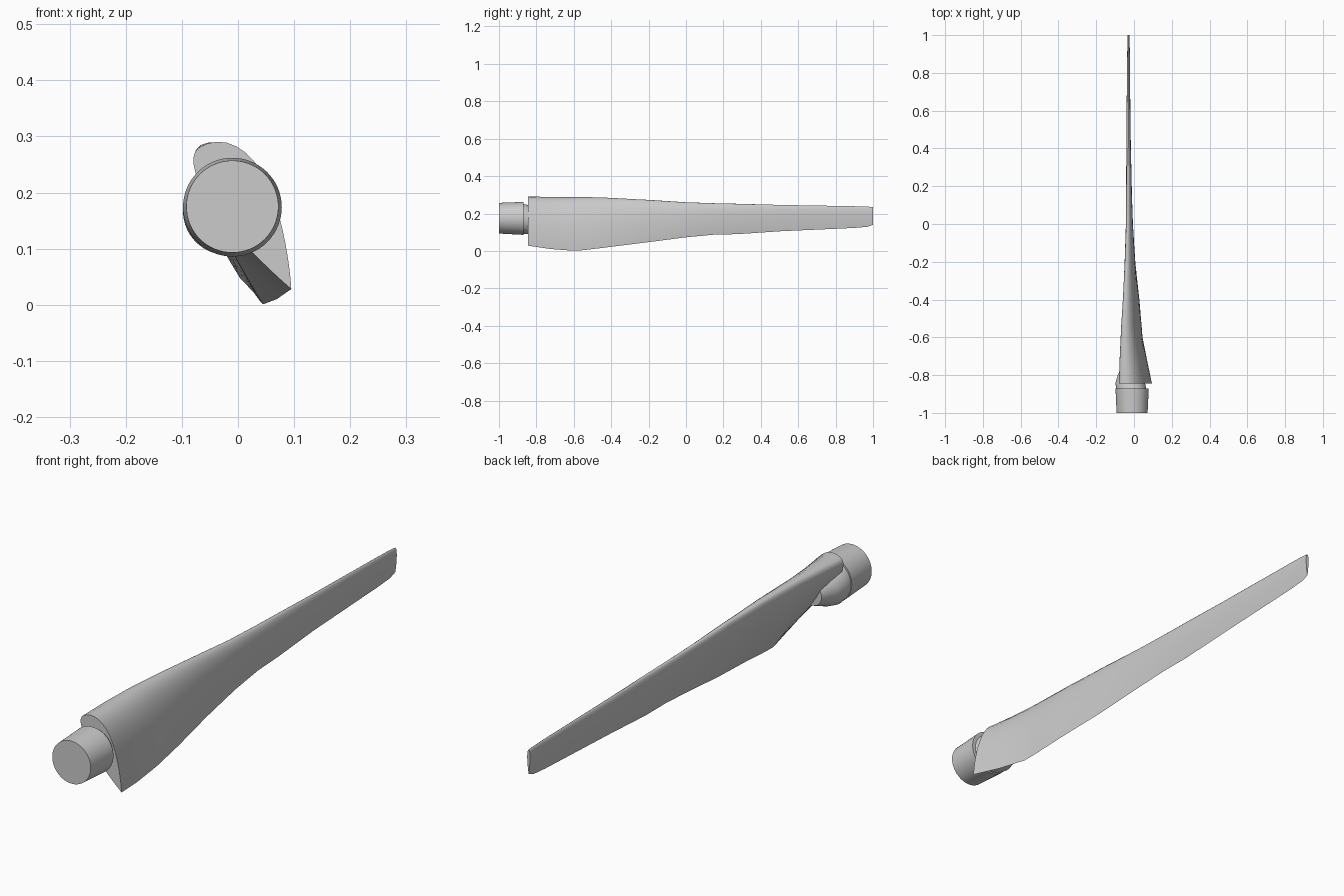
import bpy, bmesh, math
from mathutils import Vector

cube = bpy.data.objects.get("Cube")
if cube:
    bpy.data.objects.remove(cube, do_unlink=True)

grey = bpy.data.materials.new("light_grey")
grey.use_nodes = True
colour = (0.6, 0.6, 0.6, 1)
grey.diffuse_color = colour
grey.node_tree.nodes["Principled BSDF"].inputs["Base Color"].default_value = colour


def loft(name, rings, angle=40):
    """Skin a list of closed rings and cap both ends."""
    bm = bmesh.new()
    rows = [[bm.verts.new(p) for p in ring] for ring in rings]
    n = len(rows[0])
    for a, b in zip(rows, rows[1:]):
        for i in range(n):
            j = (i + 1) % n
            bm.faces.new((a[i], a[j], b[j], b[i]))
    bm.faces.new(rows[0])
    bm.faces.new(rows[-1])
    bmesh.ops.recalc_face_normals(bm, faces=bm.faces)
    mesh = bpy.data.meshes.new(name)
    bm.to_mesh(mesh)
    bm.free()
    mesh.materials.append(grey)
    obj = bpy.data.objects.new(name, mesh)
    bpy.context.collection.objects.link(obj)
    bpy.ops.object.select_all(action="DESELECT")
    obj.select_set(True)
    bpy.context.view_layer.objects.active = obj
    bpy.ops.object.shade_smooth_by_angle(angle=math.radians(angle))
    return obj


def circle(y, x, z, r, n=64):
    return [(x + r * math.cos(math.tau * i / n), y, z + r * math.sin(math.tau * i / n))
            for i in range(n)]


def thickness(t):
    """Round-nosed, sharp-tailed section, peak of one."""
    return 10 * (0.2969 * math.sqrt(t) - 0.126 * t - 0.3516 * t**2
                 + 0.2843 * t**3 - 0.1036 * t**4)


def section(y, lx, lz, tx, tz, outer, inner, n=18):
    lead, chord = Vector((lx, y, lz)), Vector((tx - lx, 0, tz - lz))
    normal = Vector((-chord.z, 0, chord.x)).normalized()
    ts = [(1 - math.cos(math.pi * i / n)) / 2 for i in range(n + 1)]
    front = [lead + chord * t + normal * outer * thickness(t) for t in ts]
    back = [lead + chord * t - normal * inner * thickness(t) for t in ts[1:-1]]
    return front + back[::-1]


# Twisted blade: y, leading x z, trailing x z, outer and inner bulge
stations = [
    (-0.845, -0.070, 0.280, 0.095, 0.028, 0.070, 0.036),
    (-0.72, -0.066, 0.285, 0.069, 0.010, 0.058, 0.032),
    (-0.60, -0.060, 0.287, 0.045, 0.001, 0.049, 0.028),
    (-0.55, -0.058, 0.287, 0.041, 0.004, 0.046, 0.027),
    (-0.40, -0.050, 0.283, 0.028, 0.022, 0.038, 0.022),
    (-0.20, -0.040, 0.273, 0.004, 0.047, 0.027, 0.018),
    (0.00, -0.034, 0.260, -0.012, 0.073, 0.020, 0.014),
    (0.15, -0.032, 0.255, -0.020, 0.087, 0.017, 0.013),
    (0.28, -0.031, 0.252, -0.024, 0.090, 0.015, 0.012),
    (0.50, -0.030, 0.246, -0.028, 0.105, 0.011, 0.011),
    (0.90, -0.029, 0.239, -0.029, 0.123, 0.007, 0.007),
    (0.97, -0.029, 0.237, -0.029, 0.129, 0.006, 0.006),
    (1.00, -0.029, 0.234, -0.029, 0.140, 0.006, 0.006),
]
loft("blade", [section(*s) for s in stations])

# Round mounting stub
loft("root_stub", [circle(-1, -0.010, 0.175, 0.082),
                   circle(-0.87, -0.010, 0.174, 0.088)])

# Fairing that merges the stub into the inner side of the blade
loft("root_fairing", [circle(-0.88, -0.014, 0.172, 0.080),
                      circle(-0.84, -0.020, 0.167, 0.078),
                      circle(-0.80, -0.020, 0.165, 0.066),
                      circle(-0.74, -0.018, 0.165, 0.042)])
